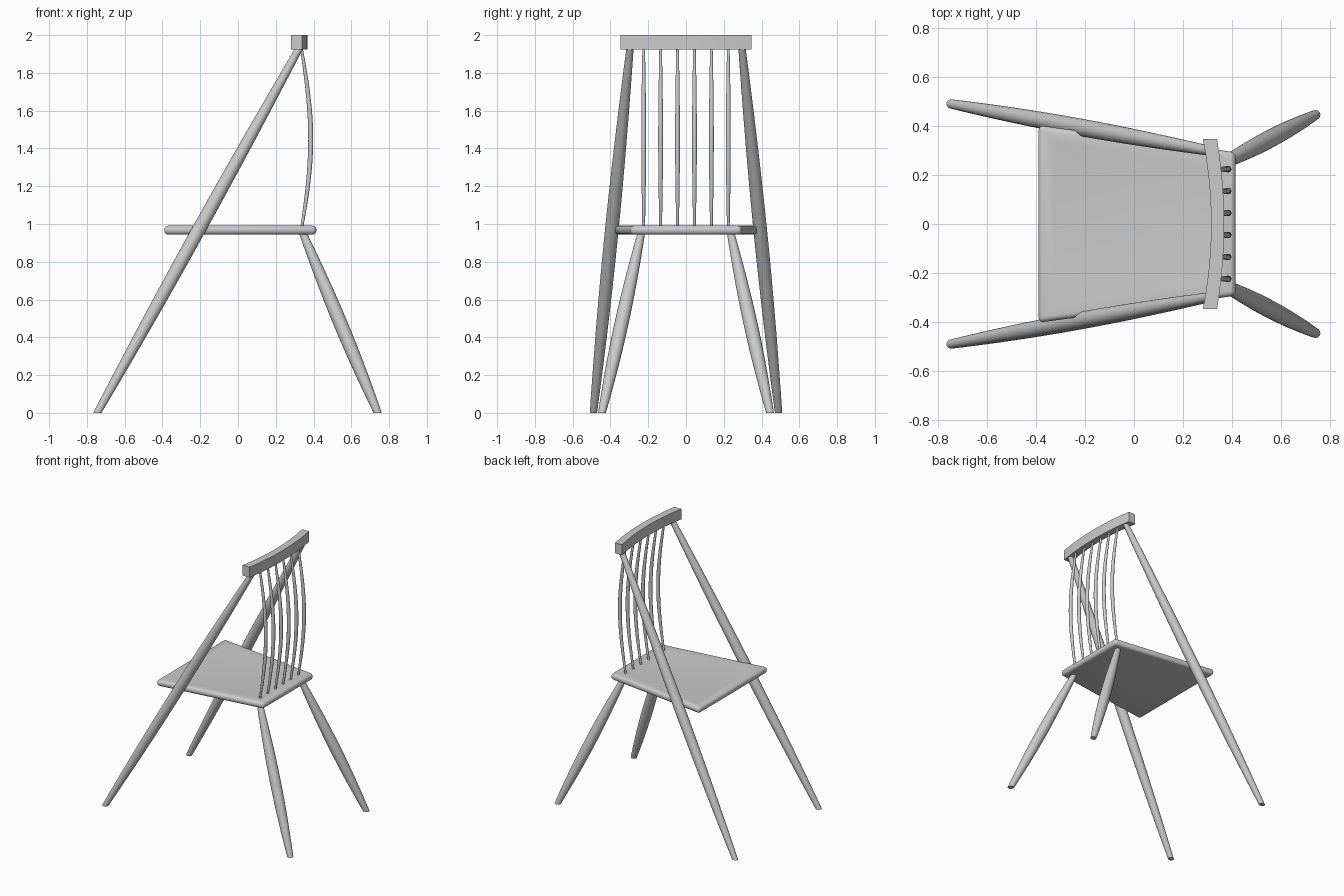
import bpy, bmesh, math
from mathutils import Vector

if "Cube" in bpy.data.objects:
    bpy.data.objects.remove(bpy.data.objects["Cube"])


def finish(name, bm, angle=40):
    bmesh.ops.recalc_face_normals(bm, faces=bm.faces)
    mesh = bpy.data.meshes.new(name)
    bm.to_mesh(mesh)
    bm.free()
    obj = bpy.data.objects.new(name, mesh)
    bpy.context.collection.objects.link(obj)
    bpy.ops.object.select_all(action='DESELECT')
    obj.select_set(True)
    bpy.context.view_layer.objects.active = obj
    bpy.ops.object.shade_smooth_by_angle(angle=math.radians(angle))
    return obj


def tube(name, pts, radii, sides=20):
    """Round rod along pts with a radius per point, cut flat at the floor."""
    bm = bmesh.new()
    rings = []
    for i, p in enumerate(pts):
        t = (pts[min(i + 1, len(pts) - 1)] - pts[max(i - 1, 0)]).normalized()
        u = Vector((0, 1, 0)).cross(t).normalized()
        v = t.cross(u)
        rings.append([bm.verts.new(p + radii[i] * (u * math.cos(a) + v * math.sin(a)))
                      for a in (2 * math.pi * k / sides for k in range(sides))])
    for a, b in zip(rings, rings[1:]):
        for k in range(sides):
            n = (k + 1) % sides
            bm.faces.new((a[k], a[n], b[n], b[k]))
    bm.faces.new(rings[0])
    bm.faces.new(rings[-1])
    geom = bm.verts[:] + bm.edges[:] + bm.faces[:]
    cut = bmesh.ops.bisect_plane(bm, geom=geom, plane_co=(0, 0, 0),
                                 plane_no=(0, 0, -1), clear_outer=True)
    edges = [e for e in cut['geom_cut'] if isinstance(e, bmesh.types.BMEdge)]
    if edges:
        bmesh.ops.holes_fill(bm, edges=edges)
    return finish(name, bm)


def turned_leg(name, foot, top, r_foot, r_mid, r_top, n=16):
    foot, top = Vector(foot), Vector(top)
    pts, radii = [], []
    for i in range(n + 1):
        t = i / n
        pts.append(foot.lerp(top, t * 1.03 - 0.03))
        end = r_foot + (r_top - r_foot) * t
        radii.append(end + (r_mid - end) * math.sin(math.pi * t) ** 0.9)
    return tube(name, pts, radii)


# Seat: tapered board with rounded edges and a shallow dished top
outline = [(-0.39, -0.403), (0.415, -0.293), (0.415, 0.293), (-0.39, 0.403)]
bm = bmesh.new()
base = bm.faces.new([bm.verts.new((x, y, 0.944)) for x, y in outline])
ext = bmesh.ops.extrude_face_region(bm, geom=[base])
bmesh.ops.translate(bm, vec=(0, 0, 0.047),
                    verts=[v for v in ext['geom'] if isinstance(v, bmesh.types.BMVert)])
if base.is_valid is False or len(bm.faces) < 6:
    bm.faces.new([v for v in bm.verts if v.co.z < 0.95])
bmesh.ops.recalc_face_normals(bm, faces=bm.faces)
bmesh.ops.bevel(bm, geom=bm.edges[:], offset=0.021, segments=4,
                profile=0.5, affect='EDGES')
bm.normal_update()
top = max((f for f in bm.faces if f.normal.z > 0.99), key=lambda f: f.calc_area())
bmesh.ops.inset_region(bm, faces=[top], thickness=0.065, depth=-0.006)
finish("seat", bm)

# Top rail: gently curved bar
bm = bmesh.new()
rings = []
N = 20
for i in range(N + 1):
    s = -1 + 2 * i / N
    back, front = 0.368 - 0.029 * s * s, 0.315 - 0.034 * s * s
    rings.append([bm.verts.new((x, 0.348 * s, z)) for x, z in
                  ((front, 1.923), (back, 1.923), (back, 2.0), (front, 2.0))])
for a, b in zip(rings, rings[1:]):
    for k in range(4):
        bm.faces.new((a[k], a[(k + 1) % 4], b[(k + 1) % 4], b[k]))
bm.faces.new(rings[0])
bm.faces.new(rings[-1])
finish("top_rail", bm)

# Long front legs up to the rail, and short back legs under the seat
for side, label in ((-1, "right"), (1, "left")):
    turned_leg("front_leg_" + label, (-0.745, 0.49 * side, 0),
               (0.327, 0.296 * side, 1.935), 0.017, 0.036, 0.019)
    turned_leg("back_leg_" + label, (0.74, 0.445 * side, 0),
               (0.34, 0.235 * side, 0.96), 0.018, 0.037, 0.019)

# Bowed back spindles
for i in range(6):
    y = -0.224 + 0.0896 * i
    pts, radii = [], []
    for k in range(17):
        t = k / 16
        bow = math.sin(math.pi * t)
        pts.append(Vector((0.335 + 0.05 * bow, y, 0.965 + 0.97 * t)))
        radii.append(0.007 + 0.006 * bow)
    tube("back_spindle_%d" % (i + 1), pts, radii, 14)
